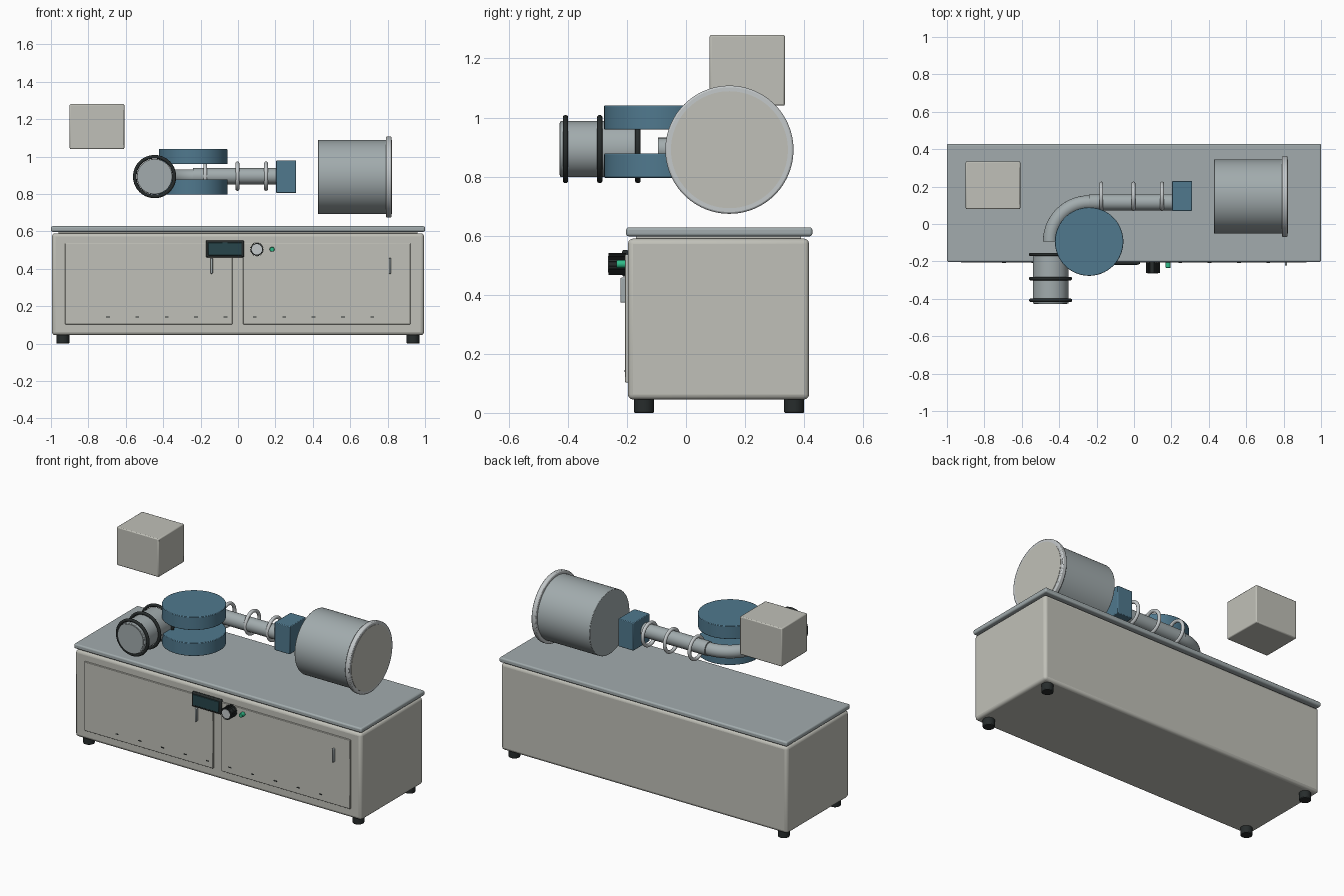
import bpy, math
from math import pi

if "Cube" in bpy.data.objects:
    bpy.data.objects.remove(bpy.data.objects["Cube"])


def material(name, r, g, b):
    m = bpy.data.materials.new(name)
    m.diffuse_color = (r, g, b, 1)
    m.use_nodes = True
    m.node_tree.nodes["Principled BSDF"].inputs["Base Color"].default_value = m.diffuse_color
    return m


BEIGE = material("beige_paint", 0.53, 0.53, 0.48)
STEEL = material("steel", 0.36, 0.41, 0.42)
BLUE = material("blue_paint", 0.08, 0.19, 0.27)
PALE = material("pale_metal", 0.55, 0.58, 0.59)
DARK = material("dark_rubber", 0.02, 0.025, 0.025)
SCREEN = material("screen", 0.02, 0.06, 0.07)
GREEN = material("green_light", 0.03, 0.5, 0.25)
ROT = {'X': (0, pi / 2, 0), 'Y': (pi / 2, 0, 0), 'Z': (0, 0, 0)}


def finish(name, mat, bevel=0, segs=3):
    o = bpy.context.object
    o.name = name
    o.data.materials.append(mat)
    if bevel:
        m = o.modifiers.new("bevel", 'BEVEL')
        m.width, m.segments, m.limit_method = bevel, segs, 'ANGLE'
    bpy.ops.object.shade_smooth_by_angle(angle=math.radians(35))
    return o


def box(name, x, y, z, mat, bevel=0, segs=3):
    """Box from (min, max) ranges."""
    r = (x, y, z)
    bpy.ops.mesh.primitive_cube_add(size=1, location=[(a + b) / 2 for a, b in r])
    bpy.context.object.scale = [b - a for a, b in r]
    bpy.ops.object.transform_apply(location=False, rotation=False)
    return finish(name, mat, bevel, segs)


def cyl(name, axis, c, r, length, mat, bevel=0, n=64):
    bpy.ops.mesh.primitive_cylinder_add(vertices=n, radius=r, depth=length,
                                        location=c, rotation=ROT[axis])
    return finish(name, mat, bevel, 2)


def ring(name, axis, c, major, minor, mat):
    bpy.ops.mesh.primitive_torus_add(major_radius=major, minor_radius=minor, location=c,
                                     rotation=ROT[axis], major_segments=64, minor_segments=14)
    return finish(name, mat)


# Cabinet, worktop and feet
box("cabinet", (-0.995, 0.995), (-0.197, 0.417), (0.045, 0.59), BEIGE, 0.018)
box("worktop", (-1, 1), (-0.203, 0.428), (0.598, 0.628), STEEL, 0.009)
box("worktop_spacer", (-0.96, 0.96), (-0.17, 0.39), (0.58, 0.605), BEIGE)
for sx in (-1, 1):
    for y in (-0.142, 0.366):
        cyl("foot", 'Z', (sx * 0.936, y, 0.025), 0.034, 0.05, DARK, 0.004, 32)

# Doors with handles
for x0, x1, hx in ((-0.925, -0.03, -0.141), (0.028, 0.922, 0.812)):
    box("door", (x0, x1), (-0.206, -0.19), (0.103, 0.536), BEIGE, 0.003, 2)
    box("door_handle", (hx - 0.006, hx + 0.006), (-0.222, -0.2), (0.373, 0.458), STEEL, 0.004, 2)

# Row of small vent slots
for i in range(10):
    x = -0.695 + 0.157 * i
    box("vent_slot", (x - 0.01, x + 0.01), (-0.208, -0.196), (0.139, 0.145), DARK)

# Control panel: display, ribbed knob, status light
box("display_housing", (-0.172, 0.032), (-0.216, -0.195), (0.461, 0.552), DARK, 0.006, 2)
box("display_screen", (-0.16, 0.02), (-0.219, -0.21), (0.472, 0.541), SCREEN, 0.002, 1)
KX, KZ = 0.101, 0.504
cyl("knob", 'Y', (KX, -0.229, KZ), 0.033, 0.066, DARK, 0.002, 48)
cyl("knob_face", 'Y', (KX, -0.262, KZ), 0.028, 0.004, PALE, 0, 48)
for i in range(24):
    a = 2 * pi * i / 24
    bpy.ops.mesh.primitive_cube_add(
        size=1, location=(KX + 0.034 * math.cos(a), -0.233, KZ + 0.034 * math.sin(a)),
        rotation=(0, -a, 0))
    bpy.context.object.scale = (0.007, 0.06, 0.004)
    finish("knob_rib", DARK)
cyl("status_light", 'Y', (0.182, -0.216, 0.504), 0.013, 0.038, GREEN, 0.003, 24)

# Floating supply box
box("supply_box", (-0.9, -0.608), (0.08, 0.335), (1.04, 1.28), BEIGE, 0.006, 2)

# Source drum with dark bands
SX, SZ = -0.446, 0.893
cyl("source_drum", 'Y', (SX, -0.294, SZ), 0.095, 0.264, STEEL, 0.003)
for y in (-0.408, -0.292, -0.163):
    ring("source_band", 'Y', (SX, y, SZ), 0.106, 0.0095, DARK)
cyl("source_cap", 'Y', (SX, -0.427, SZ), 0.088, 0.004, STEEL)

# Curved tube between the magnet poles
CX, CY, R = -0.24, -0.094, 0.208
cu = bpy.data.curves.new("curved_tube", 'CURVE')
cu.dimensions = '3D'
cu.bevel_depth, cu.bevel_resolution, cu.use_fill_caps = 0.039, 8, True
sp = cu.splines.new('POLY')
sp.points.add(24)
for i, p in enumerate(sp.points):
    a = pi - pi / 2 * i / 24
    p.co = (CX + R * math.cos(a), CY + R * math.sin(a), 0.893, 1)
sp.use_smooth = True
tube = bpy.data.objects.new("curved_tube", cu)
bpy.context.collection.objects.link(tube)
cu.materials.append(STEEL)

# Upper and lower magnet poles
for z in (0.837, 1.0):
    cyl("magnet_pole", 'Z', (CX, CY, z), 0.183, 0.082, BLUE, 0.003, 96)

# Straight flight tube with focusing rings
cyl("flight_tube", 'X', (-0.015, 0.116, 0.895), 0.043, 0.45, STEEL)
for x in (-0.175, -0.003, 0.15):
    ring("focus_ring", 'X', (x, 0.148, 0.895), 0.068, 0.0105, PALE)

# Detector block
box("detector_block", (0.204, 0.31), (0.07, 0.23), (0.805, 0.98), BLUE, 0.004, 2)

# Large collector drum with flange and end plate
DY, DZ = 0.147, 0.891
cyl("collector_drum", 'X', (0.62, DY, DZ), 0.198, 0.384, STEEL, 0.003, 96)
cyl("collector_flange", 'X', (0.806, DY, DZ), 0.217, 0.03, PALE, 0.006, 96)
cyl("collector_end_plate", 'X', (0.815, DY, DZ), 0.198, 0.016, BEIGE, 0, 96)
